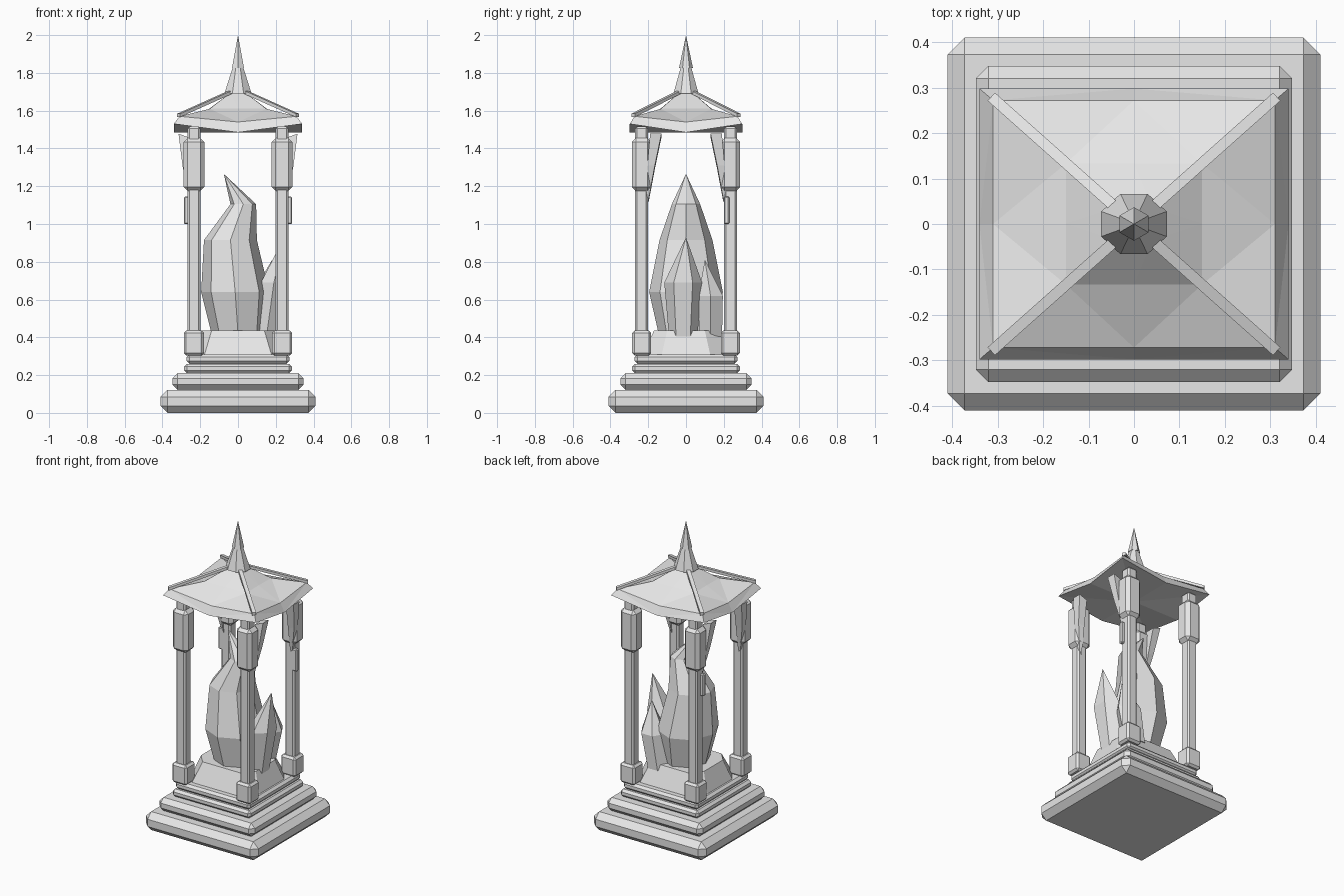
import bpy, bmesh
from math import sin, cos, pi
from mathutils import Vector

if "Cube" in bpy.data.objects:
    bpy.data.objects.remove(bpy.data.objects["Cube"])

stone = bpy.data.materials.new("grey_stone")
stone.use_nodes = True
stone.diffuse_color = (0.8, 0.8, 0.8, 1)
for node in stone.node_tree.nodes:
    if node.type == 'BSDF_PRINCIPLED':
        node.inputs["Base Color"].default_value = (0.8, 0.8, 0.8, 1)


def finish(name, bm):
    bmesh.ops.recalc_face_normals(bm, faces=bm.faces[:])
    mesh = bpy.data.meshes.new(name)
    bm.to_mesh(mesh)
    bm.free()
    mesh.materials.append(stone)
    ob = bpy.data.objects.new(name, mesh)
    bpy.context.scene.collection.objects.link(ob)
    return ob


def box(name, x, y, hx, hy, z0, z1, bevel=0.0):
    """Box with flat chamfers on every edge."""
    bm = bmesh.new()
    bmesh.ops.create_cube(bm, size=2)
    for v in bm.verts:
        v.co = (x + v.co.x * hx, y + v.co.y * hy,
                (z0 + z1) / 2 + v.co.z * (z1 - z0) / 2)
    if bevel:
        bmesh.ops.bevel(bm, geom=bm.edges[:], offset=bevel, segments=1,
                        profile=0.5, affect='EDGES')
    return finish(name, bm)


def loft(name, rings, fold=False):
    """Skin a stack of rings; a ring of one point closes to a tip."""
    bm = bmesh.new()
    rows = [[bm.verts.new(p) for p in ring] for ring in rings]
    for a, b in zip(rows, rows[1:]):
        n = max(len(a), len(b))
        for i in range(n):
            j = (i + 1) % n
            if len(a) == 1:
                bm.faces.new((a[0], b[j], b[i]))
            elif len(b) == 1:
                bm.faces.new((a[i], a[j], b[0]))
            elif not fold:
                bm.faces.new((a[i], a[j], b[j], b[i]))
            elif i % 2 == 0:
                bm.faces.new((a[i], a[j], b[i]))
                bm.faces.new((a[j], b[j], b[i]))
            else:
                bm.faces.new((a[i], a[j], b[j]))
                bm.faces.new((a[i], b[j], b[i]))
    for row in (rows[0], rows[-1]):
        if len(row) > 2:
            bm.faces.new(row)
    return finish(name, bm)


def ring(n, cx, cy, z, rx, ry, turn=0.0):
    return [(cx + rx * cos(2 * pi * i / n + turn),
             cy + ry * sin(2 * pi * i / n + turn), z) for i in range(n)]


def eave(hx, hy, z_corner, z_mid):
    """Rectangle of corners and edge midpoints, corners at even places."""
    spots = [(1, 1), (0, 1), (-1, 1), (-1, 0), (-1, -1), (0, -1), (1, -1), (1, 0)]
    return [(sx * hx, sy * hy, z_corner if sx * sy else z_mid) for sx, sy in spots]


# Stepped plinth
for k, (h, z0, z1, b) in enumerate([(0.41, 0, 0.122, 0.037), (0.348, 0.122, 0.21, 0.028),
                                    (0.285, 0.21, 0.26, 0.015), (0.272, 0.26, 0.31, 0.015)]):
    box(f"plinth_step_{k + 1}", 0, 0, h, h, z0, z1, b)


# Rocky mound under the crystals
def mound_ring(a, b, c, d, z):
    quarter = [(c, d), (a, b)]
    pts = []
    for sx, sy in ((1, 1), (-1, 1), (-1, -1), (1, -1)):
        q = quarter if sx * sy > 0 else quarter[::-1]
        pts += [(sx * px, sy * py, z) for px, py in q]
    return pts


loft("mound", [mound_ring(0.18, 0.23, 0.25, 0.13, 0.30),
               mound_ring(0.14, 0.17, 0.2, 0.1, 0.435)])

# Large crystal with a bent tip
loft("large_crystal", [ring(8, 0, 0, 0.42, 0.14, 0.145),
                       ring(8, -0.015, 0, 0.64, 0.18, 0.195),
                       ring(8, -0.04, 0, 0.915, 0.14, 0.14),
                       ring(8, 0.028, 0, 1.105, 0.068, 0.075),
                       [(-0.075, 0, 1.265)]])

# Two small crystals leaning outward
loft("small_crystal_side", [ring(6, 0.15, -0.015, 0.40, 0.07, 0.075, pi / 6),
                            ring(6, 0.19, -0.015, 0.69, 0.08, 0.1, pi / 6),
                            [(0.245, 0, 0.93)]])
loft("small_crystal_back", [ring(6, 0.11, 0.13, 0.40, 0.07, 0.07),
                            ring(6, 0.15, 0.13, 0.62, 0.08, 0.075),
                            [(0.18, 0.1, 0.81)]])

# Four posts with pedestals, capitals and leaf brackets
for sx, side in ((1, "left"), (-1, "right")):
    for sy, end in ((1, "back"), (-1, "front")):
        tag = f"{end}_{side}"
        x, y = 0.233 * sx, 0.235 * sy
        box(f"post_{tag}", x, y, 0.034, 0.034, 0.40, 1.515, 0.01)
        box(f"pedestal_{tag}", x, y, 0.054, 0.051, 0.305, 0.435, 0.013)
        box(f"capital_{tag}", x, y, 0.056, 0.052, 1.175, 1.455, 0.022)

        def blade(cx, cy, z, w, d):
            return [(sx * (cx + i * w), sy * (cy + j * d), z + 0.01 * i)
                    for i, j in ((1, 1), (-1, 1), (-1, -1), (1, -1))]
        loft(f"bracket_{tag}", [blade(0.252, 0.205, 1.13, 0.008, 0.008),
                                blade(0.272, 0.185, 1.3, 0.022, 0.02),
                                blade(0.287, 0.16, 1.468, 0.028, 0.03)])
    box(f"post_clasp_{side}", 0.265 * sx, 0.215, 0.022, 0.014, 1.0, 1.145, 0.006)

# Hipped roof with dipping eaves and a sunken middle
loft("roof", [[(0, 0, 1.485)],
              eave(0.34, 0.298, 1.53, 1.485),
              eave(0.31, 0.272, 1.57, 1.54),
              eave(0.15, 0.133, 1.61, 1.612),
              eave(0.04, 0.036, 1.695, 1.695)], fold=True)

# Ridge bars along the four hips
for sx in (1, -1):
    for sy in (1, -1):
        low = Vector((0.314 * sx, 0.28 * sy, 1.575))
        high = Vector((0.04 * sx, 0.036 * sy, 1.698))
        side = (high - low).cross(Vector((0, 0, 1))).normalized() * 0.012
        up = Vector((0, 0, 0.009))
        loft("ridge_bar", [[p + side + up, p - side + up, p - side - up, p + side - up]
                           for p in (low, high)])

# Finial: collar and spike
loft("finial_collar", [ring(8, 0, 0, 1.69, 0.078, 0.072, pi / 8),
                       ring(8, 0, 0, 1.83, 0.03, 0.03, pi / 8)])
loft("finial_spike", [ring(6, 0, 0, 1.825, 0.037, 0.037, pi / 6), [(0, 0, 2.0)]])
